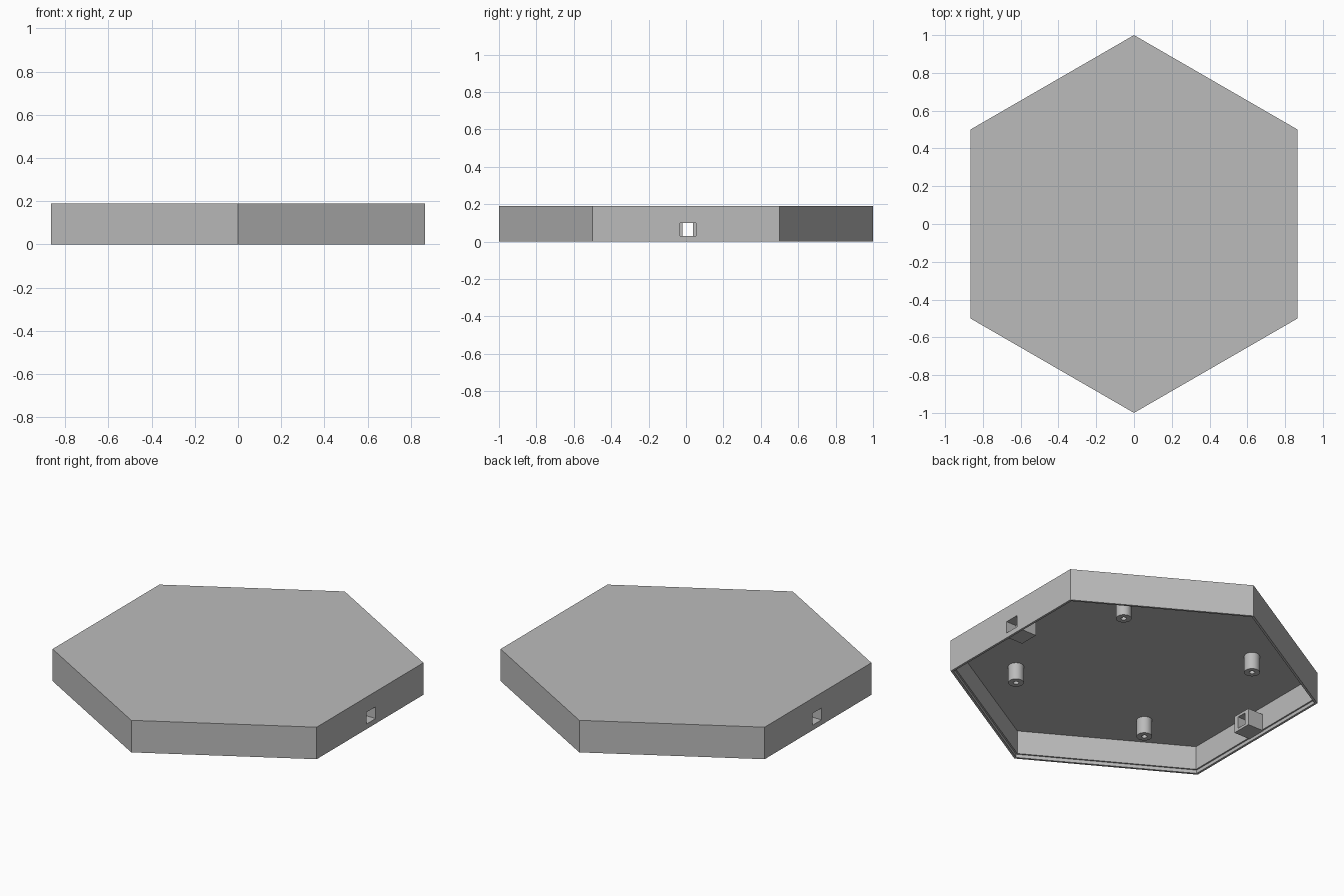
import bpy, bmesh
from math import sin, cos, pi

if "Cube" in bpy.data.objects:
    bpy.data.objects.remove(bpy.data.objects["Cube"])

grey = bpy.data.materials.new("grey_plastic")
grey.use_nodes = True
colour = (0.5, 0.5, 0.5, 1)
grey.diffuse_color = colour
grey.node_tree.nodes["Principled BSDF"].inputs["Base Color"].default_value = colour


def finish(name, bm):
    bmesh.ops.recalc_face_normals(bm, faces=bm.faces)
    mesh = bpy.data.meshes.new(name)
    bm.to_mesh(mesh)
    bm.free()
    mesh.materials.append(grey)
    obj = bpy.data.objects.new(name, mesh)
    bpy.context.collection.objects.link(obj)
    return obj


def lathe(name, profile, sides, centre=(0, 0), closed=False):
    """Turn a (radius, z) profile; cap both ends or join them."""
    bm = bmesh.new()
    rings = []
    for r, z in profile:
        angles = [pi / 2 + 2 * pi * i / sides for i in range(sides)]
        rings.append([bm.verts.new((centre[0] + r * cos(a), centre[1] + r * sin(a), z))
                      for a in angles])
    pairs = list(zip(rings, rings[1:]))
    if closed:
        pairs.append((rings[-1], rings[0]))
    else:
        bm.faces.new(rings[0])
        bm.faces.new(rings[-1])
    for a, b in pairs:
        for i in range(sides):
            j = (i + 1) % sides
            bm.faces.new((a[i], a[j], b[j], b[i]))
    return finish(name, bm)


def box(name, x, y, z):
    bm = bmesh.new()
    bmesh.ops.create_cube(bm, size=1)
    for v in bm.verts:
        v.co = [(a + b) / 2 + c * abs(b - a) for (a, b), c in zip((x, y, z), v.co)]
    return finish(name, bm)


def cut(target, cutter):
    mod = target.modifiers.new("opening", "BOOLEAN")
    mod.operation = "DIFFERENCE"
    mod.solver = "EXACT"
    mod.object = cutter
    bpy.context.view_layer.objects.active = target
    bpy.ops.object.modifier_apply(modifier=mod.name)


# Hexagonal cover, open below, with a stepped rim
RIM, WALL, CEILING, TOP = 0.985, 0.975, 0.16, 0.19
cover = lathe("cover", [(WALL, CEILING), (WALL, 0.02), (RIM, 0.02), (RIM, 0),
                        (1, 0), (1, TOP)], 6)

# Socket block and stepped opening on each side wall
for side, label in ((1, "left"), (-1, "right")):
    block = box(label + "_socket", (side * 0.745, side * 0.85), (-0.048, 0.068), (0.015, 0.115))
    wide = box("wide_cutter", (side * 0.80, side * 0.95), (-0.033, 0.053), (0.03, 0.10))
    narrow = box("narrow_cutter", (side * 0.70, side * 0.82), (-0.018, 0.038), (0.03, 0.10))
    cut(cover, wide)
    cut(block, wide)
    cut(block, narrow)
    for helper in (wide, narrow):
        bpy.data.objects.remove(helper)

# Four hollow screw posts hanging from the ceiling
for sx in (1, -1):
    for sy in (1, -1):
        name = ("back" if sy > 0 else "front") + ("_left" if sx > 0 else "_right") + "_post"
        post = lathe(name, [(0.042, CEILING), (0.042, 0.06), (0.015, 0.06), (0.015, CEILING)],
                     32, (sx * 0.45, sy * 0.45), closed=True)
        bpy.ops.object.select_all(action="DESELECT")
        post.select_set(True)
        bpy.context.view_layer.objects.active = post
        bpy.ops.object.shade_smooth_by_angle()
